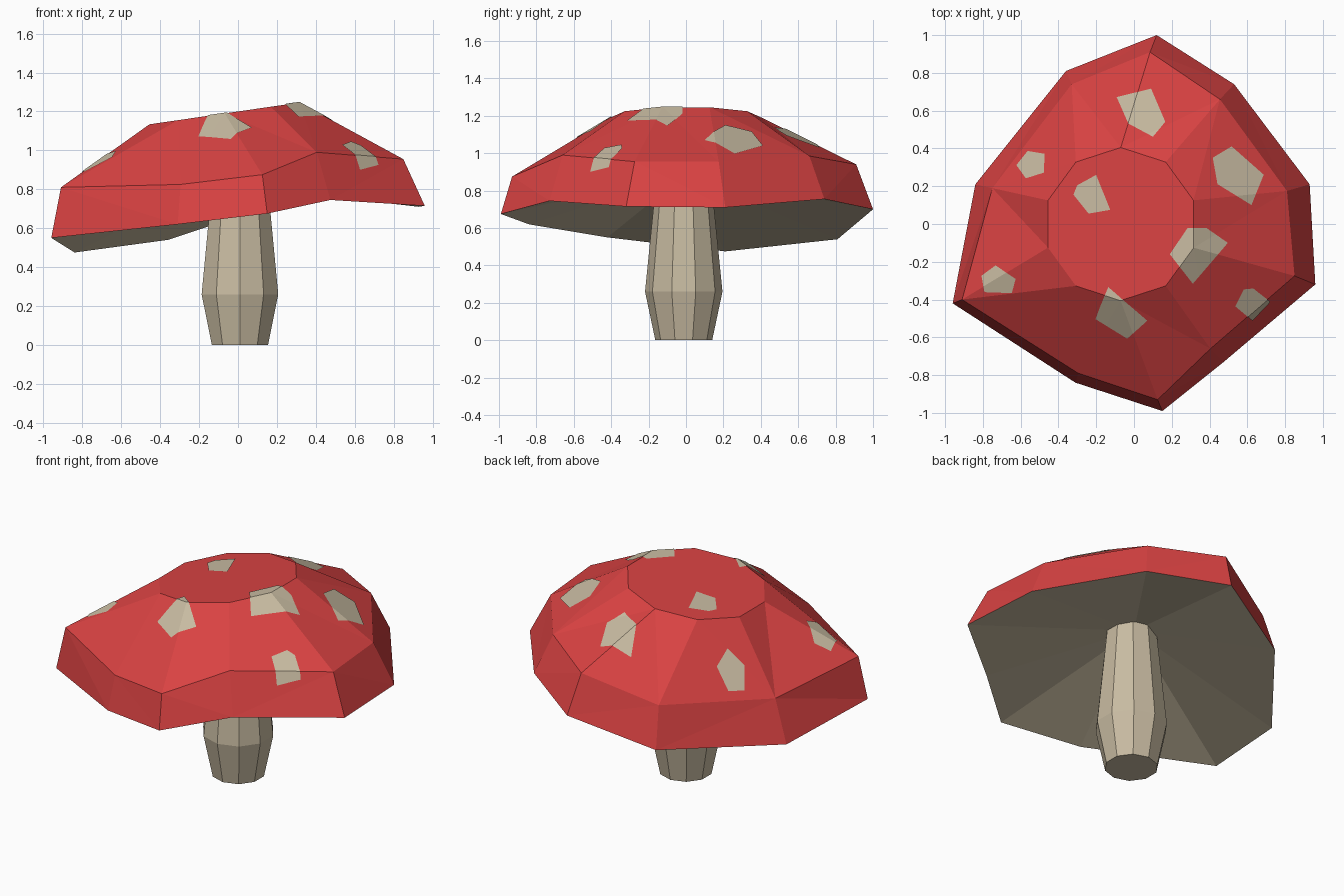
import bpy, bmesh, math
from mathutils import Vector

if "Cube" in bpy.data.objects:
    bpy.data.objects.remove(bpy.data.objects["Cube"])

N = 10


def material(name, rgb):
    m = bpy.data.materials.new(name)
    m.diffuse_color = (*rgb, 1)
    m.use_nodes = True
    m.node_tree.nodes["Principled BSDF"].inputs["Base Color"].default_value = m.diffuse_color
    return m


RED = material("red", (0.70, 0.055, 0.055))
TAN = material("tan", (0.58, 0.50, 0.36))


def finish(bm, name, mat):
    mesh = bpy.data.meshes.new(name)
    bm.to_mesh(mesh)
    bm.free()
    mesh.materials.append(mat)
    obj = bpy.data.objects.new(name, mesh)
    bpy.context.collection.objects.link(obj)


def ring(cx, cy, r, height):
    # clockwise from the back (+y), height is a function of x
    pts = []
    for i in range(N):
        a = 2 * math.pi * i / N
        x = cx + r * math.sin(a)
        pts.append((x, cy + r * math.cos(a), height(x)))
    return pts


def loft(rings):
    bm = bmesh.new()
    loops = [[bm.verts.new(p) for p in r] for r in rings]
    for lo, hi in zip(loops, loops[1:]):
        for i in range(N):
            j = (i + 1) % N
            bm.faces.new((lo[j], lo[i], hi[i], hi[j]))
    return bm, loops


# Cap rings: wavy lower rim, shoulder and tilted flat crown
rim = [(0.12, 1.0, 0.70), (0.53, 0.74, 0.755), (0.93, 0.21, 0.71),
       (0.96, -0.32, 0.715), (0.475, -0.73, 0.745), (0.15, -0.99, 0.675),
       (-0.31, -0.84, 0.62), (-0.96, -0.42, 0.55), (-0.84, 0.21, 0.475),
       (-0.36, 0.81, 0.54)]
shoulder = [(0.085, 0.91, 0.94), (0.455, 0.66, 0.985), (0.81, 0.175, 0.955),
            (0.85, -0.275, 0.955), (0.405, -0.66, 0.99), (0.125, -0.93, 0.875),
            (-0.295, -0.79, 0.825), (-0.91, -0.40, 0.81), (-0.75, 0.19, 0.73),
            (-0.33, 0.74, 0.785)]
crown = ring(-0.07, 0, 0.405, lambda x: 1.2 + 0.145 * x)


def cap_shell():
    bm, loops = loft([rim, shoulder, crown])
    bm.faces.new(loops[-1][::-1])
    bmesh.ops.triangulate(bm, faces=bm.faces[:])
    bm.normal_update()
    return bm


finish(cap_shell(), "cap", RED)

# Hollow underside fanning out from the stem
bm = bmesh.new()
hub = bm.verts.new((0, 0, 0.89))
edge = [bm.verts.new(p) for p in rim]
for i in range(N):
    bm.faces.new((edge[i], edge[(i + 1) % N], hub))
finish(bm, "cap_underside", TAN)

# Stem
profile = [(0.152, 0.0), (0.207, 0.26), (0.145, 0.88)]
bm, loops = loft([ring(0.01, -0.012, r, lambda x, z=z: z) for r, z in profile])
bm.faces.new(loops[0])
bm.faces.new(loops[-1][::-1])
finish(bm, "stem", TAN)

# Spots: outlines seen from above, cut out of a copy of the cap shell
spots = [
    [(-.09, .67), (.09, .715), (.165, .54), (.10, .46), (-.03, .53)],
    [(-.56, .385), (-.47, .37), (-.475, .27), (-.57, .24), (-.62, .31)],
    [(.515, .41), (.685, .26), (.62, .10), (.44, .21), (.415, .35)],
    [(-.20, .26), (-.125, .075), (-.24, .055), (-.32, .155), (-.30, .205)],
    [(.285, -.02), (.38, -.02), (.495, -.10), (.31, -.315), (.19, -.16)],
    [(-.73, -.22), (-.625, -.29), (-.645, -.365), (-.79, -.36), (-.805, -.275)],
    [(-.14, -.33), (.07, -.51), (-.035, -.605), (-.205, -.50), (-.18, -.44)],
    [(.63, -.34), (.72, -.41), (.625, -.51), (.535, -.435), (.58, -.345)],
]
for k, outline in enumerate(spots):
    bm = cap_shell()
    for a, b in zip(outline, outline[1:] + outline[:1]):
        d = Vector((b[0] - a[0], b[1] - a[1], 0))
        bmesh.ops.bisect_plane(bm, geom=bm.verts[:] + bm.edges[:] + bm.faces[:],
                               plane_co=(*a, 0), plane_no=(-d.y, d.x, 0),
                               clear_outer=True)
    bm.normal_update()
    for v in bm.verts:
        v.co += v.normal * 0.004
    finish(bm, f"spot_{k + 1}", TAN)
